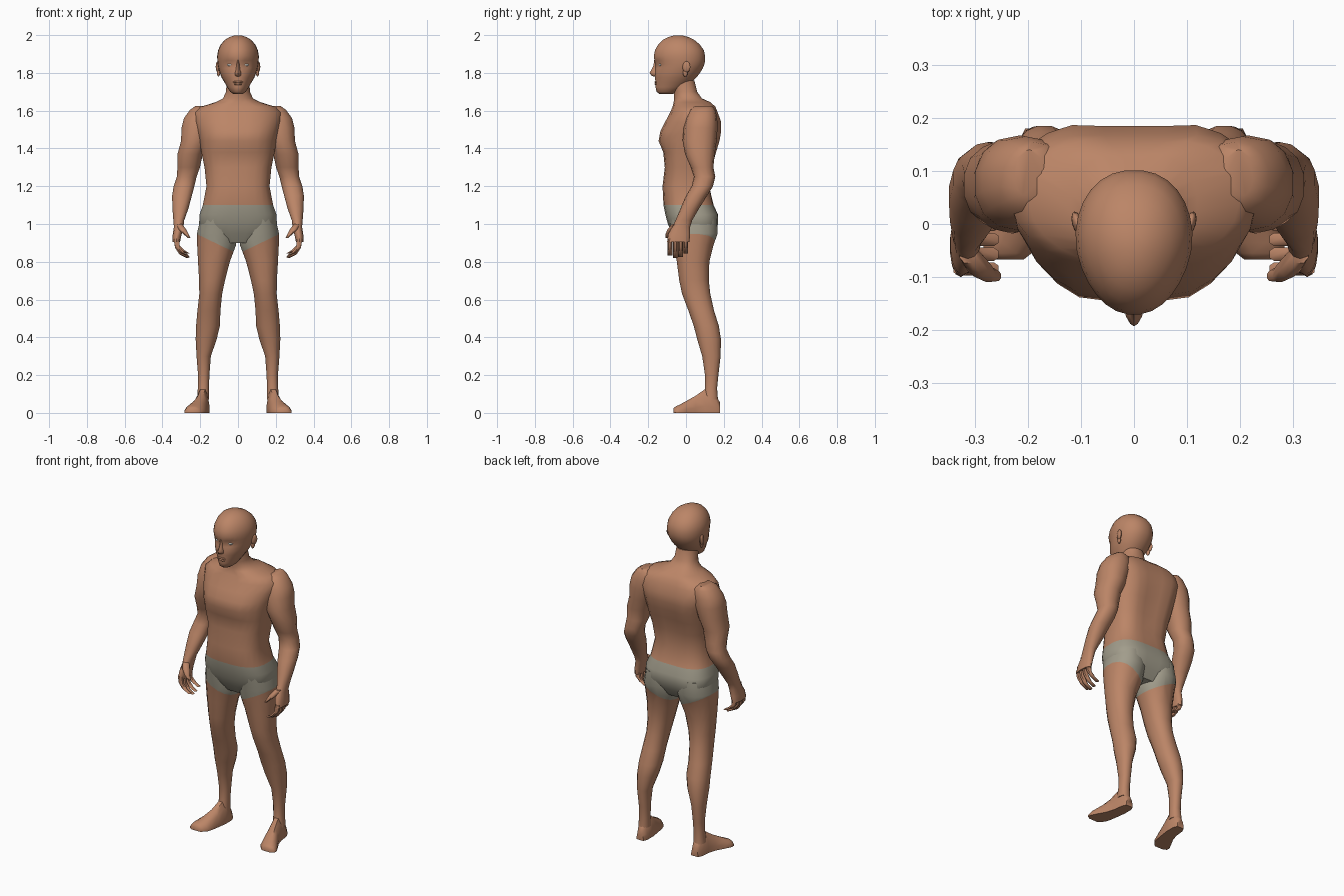
import bpy, bmesh, math
from mathutils import Vector, Matrix
from mathutils.bvhtree import BVHTree


def material(name, rgb):
    m = bpy.data.materials.new(name)
    m.diffuse_color = (*rgb, 1)
    return m


SKIN = material("skin", (0.50, 0.235, 0.135))
CLOTH = material("grey_cloth", (0.36, 0.335, 0.26))
EYE = material("eye_white", (0.62, 0.60, 0.55))


def ring(z, x0, x1, y0, y1, n=14, e=2.2, egg=0.0):
    """Horizontal rounded section; egg narrows the front."""
    pts = []
    for i in range(n):
        t = 2 * math.pi * (i + 0.5) / n
        c, s = math.cos(t), math.sin(t)
        u = math.copysign(abs(c) ** (2 / e), c)
        v = math.copysign(abs(s) ** (2 / e), s)
        u *= 1 - egg * max(0, -v)
        pts.append(Vector(((x0 + x1) / 2 + u * (x1 - x0) / 2,
                           (y0 + y1) / 2 + v * (y1 - y0) / 2, z)))
    return pts


def loft(bm, rings):
    loops = [[bm.verts.new(p) for p in r] for r in rings]
    n = len(loops[0])
    for a, b in zip(loops, loops[1:]):
        for i in range(n):
            bm.faces.new((a[i], a[(i + 1) % n], b[(i + 1) % n], b[i]))
    bm.faces.new(loops[0])
    bm.faces.new(loops[-1])
    bmesh.ops.recalc_face_normals(bm, faces=bm.faces[:])


def finish(name, bm, mats=(SKIN,), mirror=False, angle=50):
    me = bpy.data.meshes.new(name)
    bm.to_mesh(me)
    bm.free()
    ob = bpy.data.objects.new(name, me)
    bpy.context.collection.objects.link(ob)
    for m in mats:
        me.materials.append(m)
    bpy.ops.object.select_all(action='DESELECT')
    ob.select_set(True)
    bpy.context.view_layer.objects.active = ob
    bpy.ops.object.shade_smooth_by_angle(angle=math.radians(angle))
    if mirror:
        mod = ob.modifiers.new("mirror", 'MIRROR')
        mod.use_mirror_merge = False
    return ob


def bump(d, w):
    return math.exp(-(d / w) ** 2)


# Torso, neck and the upper part of the shorts
bm = bmesh.new()
torso = [(.90, .10, -.045, .125), (.95, .18, -.075, .16), (1.0, .207, -.097, .178),
         (1.05, .205, -.11, .175), (1.10, .187, -.12, .15), (1.2, .168, -.125, .13),
         (1.3, .178, -.113, .145), (1.38, .195, -.122, .168), (1.44, .205, -.148, .187),
         (1.49, .218, -.138, .195), (1.54, .232, -.112, .195), (1.59, .235, -.085, .175),
         (1.62, .20, -.072, .163), (1.645, .12, -.066, .145), (1.665, .08, -.064, .10),
         (1.70, .064, -.066, .06), (1.76, .06, -.08, .045)]
loft(bm, [ring(z, -w, w, y0, y1, n=24, e=2.8 if z < 1.63 else 2.1)
          for z, w, y0, y1 in torso])
for v in bm.verts:
    x, y, z = v.co
    if y > .08:    # spine groove and seat cleft
        v.co.y -= bump(x, .05) * (.035 * bump(z - 1.45, .25) + .018 * bump(z - .98, .08))
    elif y < -.05:  # breastbone
        v.co.y += .012 * bump(x, .035) * bump(z - 1.46, .07)
    if 1.40 < z < 1.63 and abs(x) > .1:  # shoulders sit back from the chest
        v.co.y += (abs(x) - .1) * .22 * (1 if y < .1 else 0)
for f in bm.faces:
    f.material_index = int(f.calc_center_median().z < 1.10)
finish("torso", bm, (SKIN, CLOTH))

# Legs, cut along the slanted hem of the shorts
bm = bmesh.new()
leg = [(1.03, .02, .20, -.09, .165), (.95, .004, .219, -.077, .17),
       (.89, .008, .218, -.066, .148), (.80, .042, .213, -.05, .125),
       (.70, .068, .207, -.037, .122), (.63, .083, .206, -.022, .13),
       (.54, .092, .216, .012, .15), (.46, .095, .223, .04, .175),
       (.39, .112, .225, .058, .186), (.30, .143, .22, .085, .184),
       (.20, .151, .212, .10, .172), (.13, .153, .213, .10, .165),
       (.07, .153, .218, .09, .17)]
loft(bm, [ring(*r, n=16) for r in leg])
hem_point, hem_normal = Vector((.215, 0, .945)), Vector((-.48, 0, 1)).normalized()
bmesh.ops.bisect_plane(bm, geom=bm.verts[:] + bm.edges[:] + bm.faces[:],
                       plane_co=hem_point, plane_no=hem_normal)
for f in bm.faces:
    f.material_index = int((f.calc_center_median() - hem_point).dot(hem_normal) > 0)
finish("leg", bm, (SKIN, CLOTH), mirror=True)

# Feet, swept from heel to toes and turned outward
bm = bmesh.new()
foot = [(.18, .183, .022, .055), (.155, .184, .033, .10), (.10, .187, .036, .125),
        (.05, .198, .040, .09), (.0, .216, .050, .062), (-.035, .230, .054, .043),
        (-.055, .238, .045, .034), (-.067, .236, .028, .024)]
sections = []
for y, xc, w, top in foot:
    half = [(1, 0), (1.0, .3), (.75, .75), (.35, 1)]
    prof = half + [(-a, b) for a, b in reversed(half)]
    sections.append([Vector((xc + a * w, y, b * top)) for a, b in prof])
loft(bm, sections)
finish("foot", bm, mirror=True)

# Arms from shoulder to palm
bm = bmesh.new()
arm = [(1.625, .17, .225, .05, .14), (1.605, .13, .255, .02, .155),
       (1.56, .12, .288, .0, .165), (1.51, .13, .301, -.012, .167),
       (1.44, .155, .303, -.018, .162), (1.37, .185, .322, -.005, .152),
       (1.30, .20, .322, .025, .145), (1.25, .218, .325, .042, .155),
       (1.20, .23, .342, .03, .143), (1.15, .243, .35, .0, .112),
       (1.08, .262, .348, -.03, .068), (1.02, .284, .343, -.055, .033),
       (.985, .288, .34, -.073, .022), (.945, .298, .346, -.095, .022),
       (.905, .306, .347, -.10, .018)]
loft(bm, [ring(*r) for r in arm])
finish("arm", bm, mirror=True)

# Curled fingers and thumb
bm = bmesh.new()
for i, drop in enumerate((.0, .012, .006, -.012)):
    y = -.085 + .028 * i
    for_rings = [(.92, .326, .016), (.88 - drop / 2, .321, .014),
                 (.85 - drop, .297, .014), (.832 - drop, .264, .010)]
    loft(bm, [ring(z, x - w, x + w, y - .0125, y + .0125, n=6) for z, x, w in for_rings])
loft(bm, [ring(*r, n=8) for r in [(1.0, .295, .33, -.075, -.035), (.97, .272, .315, -.1, -.06),
                                  (.945, .260, .288, -.11, -.08), (.925, .25, .266, -.108, -.088)]])
finish("fingers", bm, mirror=True)

# Head with eye sockets
bm = bmesh.new()
head = [(1.688, .025, -.14, -.07), (1.70, .042, -.156, -.04), (1.725, .058, -.162, .0),
        (1.75, .072, -.162, .03), (1.775, .087, -.165, .055), (1.80, .097, -.165, .075),
        (1.825, .104, -.163, .09), (1.845, .108, -.163, .098), (1.865, .11, -.168, .102),
        (1.89, .111, -.171, .102), (1.92, .106, -.165, .095), (1.95, .092, -.148, .074),
        (1.975, .07, -.123, .044), (1.99, .045, -.093, .013), (1.999, .018, -.06, -.022)]
loft(bm, [ring(z, -w, w, y0, y1, n=28, e=2.2, egg=.18) for z, w, y0, y1 in head])
for v in bm.verts:
    if v.co.y < -.08:
        v.co.y += .013 * bump(abs(v.co.x) - .042, .022) * bump(v.co.z - 1.843, .018)
tree = BVHTree.FromBMesh(bm)
finish("head", bm)


def face_y(x, z):
    return tree.ray_cast(Vector((x, -1, z)), Vector((0, 1, 0)))[0].y


def blob(bm, center, size, turn=0.0):
    m = (Matrix.Translation(center) @ Matrix.Rotation(turn, 4, 'Z')
         @ Matrix.Diagonal((*size, 1)))
    bmesh.ops.create_uvsphere(bm, u_segments=12, v_segments=8, radius=1, matrix=m)


# Eyes
bm = bmesh.new()
blob(bm, (.043, face_y(.043, 1.842) + .003, 1.842), (.017, .006, .006), .35)
finish("eye", bm, (EYE,), mirror=True)

# Nose, a wedge widening down to the nostrils
bm = bmesh.new()
nose = [(1.868, .009, -.168), (1.84, .010, -.172), (1.815, .013, -.184),
        (1.80, .019, -.193), (1.787, .018, -.184), (1.781, .012, -.172)]
loft(bm, [ring(z, -w, w, y, -.135, n=10, egg=.45) for z, w, y in nose])
finish("nose", bm)

# Lips
bm = bmesh.new()
for z, w in ((1.752, .027), (1.741, .023)):
    blob(bm, (0, face_y(0, z) + .003, z), (w, .008, .006))
finish("lips", bm)

# Ears
bm = bmesh.new()
blob(bm, (.107, .002, 1.832), (.010, .022, .030), -.25)
blob(bm, (.103, -.004, 1.800), (.008, .013, .020), -.25)
finish("ear", bm, mirror=True)
